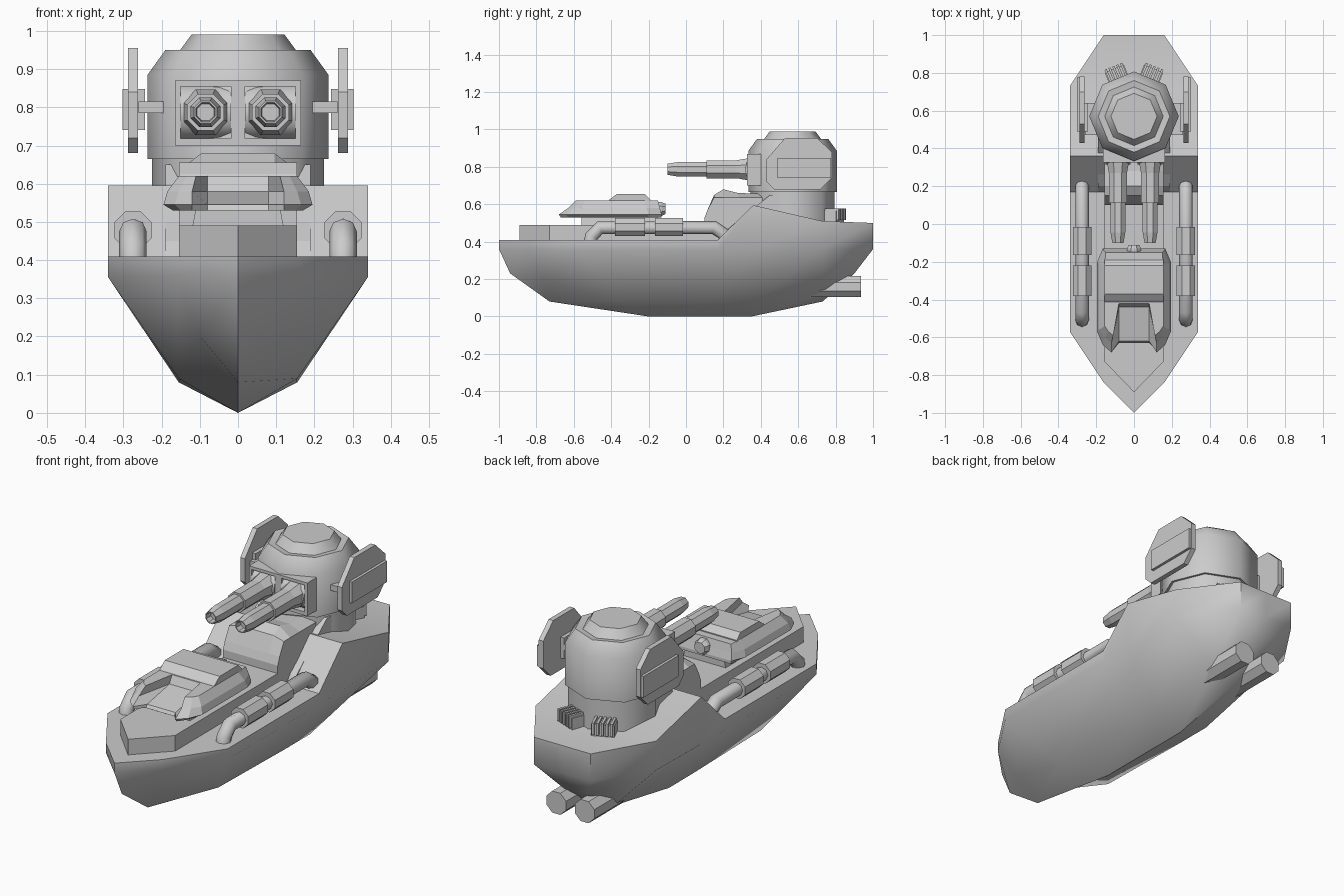
import bpy, bmesh
from math import sin, cos, pi, radians
from mathutils import Matrix, Vector

if "Cube" in bpy.data.objects:
    bpy.data.objects.remove(bpy.data.objects["Cube"])


def build(name, verts, faces, mirror=False, smooth=None):
    me = bpy.data.meshes.new(name)
    bm = bmesh.new()
    for s in ((1, -1) if mirror else (1,)):
        vs = [bm.verts.new((s * v[0], v[1], v[2])) for v in verts]
        for f in faces:
            bm.faces.new([vs[i] for i in f][::s])
    bmesh.ops.remove_doubles(bm, verts=bm.verts, dist=1e-4)
    bmesh.ops.recalc_face_normals(bm, faces=bm.faces)
    bm.to_mesh(me)
    bm.free()
    ob = bpy.data.objects.new(name, me)
    bpy.context.collection.objects.link(ob)
    if smooth:
        bpy.ops.object.select_all(action='DESELECT')
        ob.select_set(True)
        bpy.context.view_layer.objects.active = ob
        bpy.ops.object.shade_smooth_by_angle(angle=radians(smooth))
    return ob


def loft(name, rings, mirror=False, smooth=None):
    n = len(rings[0])
    verts = [p for r in rings for p in r]
    faces = [(k * n + i, k * n + (i + 1) % n, (k + 1) * n + (i + 1) % n, (k + 1) * n + i)
             for k in range(len(rings) - 1) for i in range(n)]
    faces += [tuple(range(n))[::-1], tuple(range(len(verts) - n, len(verts)))]
    return build(name, verts, faces, mirror, smooth)


def side_prism(name, pts, x0, x1, mirror=False, smooth=None):
    return loft(name, [[(x, y, z) for y, z in pts] for x in (x0, x1)], mirror, smooth)


def box(name, x, y, z, mirror=False):
    return side_prism(name, [(y[0], z[0]), (y[1], z[0]), (y[1], z[1]), (y[0], z[1])], *x, mirror)


def lathe(name, c, axis, prof, sides=8, turn=0.0, mirror=False, smooth=None):
    rings = []
    for t, r in prof:
        a = [turn + 2 * pi * i / sides for i in range(sides)]
        ring = [(r * cos(q), r * sin(q)) for q in a]
        if axis == 'z':
            rings.append([(c[0] + u, c[1] + v, t) for u, v in ring])
        elif axis == 'y':
            rings.append([(c[0] + u, t, c[1] + v) for u, v in ring])
        else:
            rings.append([(t, c[0] + u, c[1] + v) for u, v in ring])
    return loft(name, rings, mirror, smooth)


def both(half):
    return half + [(-x, y) for x, y in reversed(half) if abs(x) > 1e-6]


# hull: stations of keel, chine, side and deck points, stem to stern
stations = [
    [(0, -.73, .08), (0, -.94, .23), (0, -1, .36), (0, -1, .41)],
    [(0, -.73, .08), (.10, -.76, .20), (.16, -.84, .36), (.16, -.84, .41)],
    [(0, -.2, 0), (.155, -.38, .09), (.34, -.57, .355), (.34, -.57, .41)],
    [(0, .17, 0), (.155, .17, .08), (.34, .17, .355), (.34, .17, .41)],
    [(0, .35, 0), (.155, .36, .08), (.34, .36, .355), (.34, .36, .595)],
    [(0, .73, .08), (.12, .75, .13), (.34, .73, .36), (.34, .73, .51)],
    [(0, .73, .08), (.07, .90, .23), (.16, 1, .36), (.16, 1, .5)],
    [(0, .73, .08), (0, .90, .23), (0, 1, .36), (0, 1, .5)],
]
hv, hf = [], []
for s in stations:
    hv += s + [(0, s[3][1], s[3][2])]
for k in range(7):
    for j in range(4):
        a = k * 5 + j
        q, seen = [], set()
        for i in (a, a + 1, a + 6, a + 5):
            if hv[i] not in seen:
                seen.add(hv[i])
                q.append(i)
        if len(q) > 2:
            hf.append(q)
build("hull", hv, hf, True, 40)

# raised foredeck and pedestal for the forward cabin
deck = both([(0, -.89), (.155, -.73), (.155, .3)])
loft("foredeck", [[(x, y, z) for x, y in deck] for z in (.40, .49)])
ped = [(-.12, -.56), (.12, -.56), (.12, -.15), (-.12, -.15)]
loft("cabin_pedestal", [[(x, y, .485) for x, y in ped],
                        [(x * .92, y, .535) for x, y in ped]])

# forward cabin with twin prongs and an open recess
low = both([(.165, -.13), (.17, -.2), (.17, -.57), (.15, -.63), (.12, -.67), (.08, -.63), (0, -.63)])
mid = both([(.165, -.13), (.195, -.2), (.195, -.57), (.165, -.64), (.12, -.68), (.08, -.62), (0, -.62)])
rec = both([(.16, -.14), (.185, -.21), (.185, -.56), (.155, -.60), (.12, -.63), (.08, -.44), (0, -.44)])
top = both([(.15, -.15), (.155, -.22), (.155, -.54), (.135, -.57), (.11, -.59), (.08, -.42), (0, -.42)])
loft("forward_cabin", [[(x, y, z) for x, y in o]
                       for o, z in ((low, .53), (mid, .545), (rec, .58), (top, .62))])
side_prism("cabin_roof", [(-.42, .61), (-.41, .625), (-.37, .655), (-.22, .655), (-.19, .625), (-.19, .61)],
           -.155, .155)
lathe("cabin_rear_nub", (0, .575), 'y', [(-.18, .04), (-.13, .04), (-.11, .03)], turn=pi / 8)

# deck pipes with thick sleeves
for s in (-1, 1):
    cu = bpy.data.curves.new("deck_pipe", 'CURVE')
    cu.dimensions = '3D'
    cu.bevel_depth, cu.bevel_resolution, cu.use_fill_caps = .036, 2, True
    sp = cu.splines.new('POLY')
    path = [(-.51, .40), (-.505, .43), (-.46, .475), (.15, .475), (.205, .44), (.215, .40)]
    sp.points.add(len(path) - 1)
    for p, (y, z) in zip(sp.points, path):
        p.co = (s * .275, y, z, 1)
    bpy.context.collection.objects.link(bpy.data.objects.new("deck_pipe", cu))
for y0, y1 in ((-.38, -.22), (-.165, -.015)):
    lathe("pipe_sleeve", (.275, .478), 'y', [(y0, .053), (y1, .053)], turn=pi / 8, mirror=True)

# ramp and hump in front of the turret
side_prism("turret_ramp", [(.17, .41), (.2, .45), (.45, .65), (.6, .65), (.6, .41)], -.19, .19)
hump = [(.1, .46), (.1, .53), (.115, .57), (.15, .65), (.2, .68), (.28, .66), (.45, .655), (.45, .46)]
loft("turret_hump", [[(x, y, min(z, zm)) for y, z in hump]
                     for x, zm in ((-.155, .635), (-.095, .68), (.095, .68), (.155, .635))])

# turret base and domed turret
lathe("turret_base", (0, .57), 'z', [(.48, .225), (.67, .225)], smooth=50)
lathe("turret", (0, .57), 'z',
      [(.665, .237), (.885, .237), (.95, .19), (.945, .155), (.99, .122)], smooth=50)

# gun housing, mantlets and barrels
for nm, x in (("left", (-.165, -.15)), ("middle", (-.018, .018)), ("right", (.15, .165))):
    box("housing_" + nm + "_wall", x, (.325, .52), (.70, .87))
box("housing_top", (-.165, .165), (.325, .52), (.855, .87))
box("housing_floor", (-.165, .165), (.325, .52), (.70, .718))
lathe("gun_mantlet", (.39, .787), 'x', [(.018, .075), (.15, .075)], 12, mirror=True, smooth=40)
lathe("gun_barrel", (.085, .787), 'y',
      [(-.065, .024), (-.10, .027), (-.10, .032), (-.045, .042), (.11, .042), (.11, .052),
       (.27, .052), (.34, .065)], mirror=True, turn=pi / 8)

# side shields with support arms
plate = [(.43, .72), (.43, .84), (.53, .955), (.70, .955), (.78, .88), (.78, .74), (.72, .68), (.47, .68)]
side_prism("side_shield", plate, .262, .288, True)
box("shield_outer_block", (.28, .302), (.49, .775), (.74, .848), True)
box("shield_inner_block", (.243, .27), (.49, .64), (.74, .848), True)
box("shield_arm", (.18, .26), (.47, .64), (.785, .815), True)

# rear vents with fins
for s in (-1, 1):
    m = Matrix.Translation((s * .095, .80, 0)) @ Matrix.Rotation(radians(-22.5 * s), 4, 'Z')
    parts = [box("vent_body", (-.055, .055), (-.06, .025), (.49, .565))]
    for i in range(5):
        x = -.044 + i * .022
        parts.append(box("vent_fin", (x - .006, x + .006), (-.04, .038), (.515, .578)))
    for p in parts:
        p.data.transform(m)

# stern thrusters
lathe("thruster", (.08, .16), 'y', [(.62, .06), (.935, .06)], turn=pi / 8, mirror=True)
